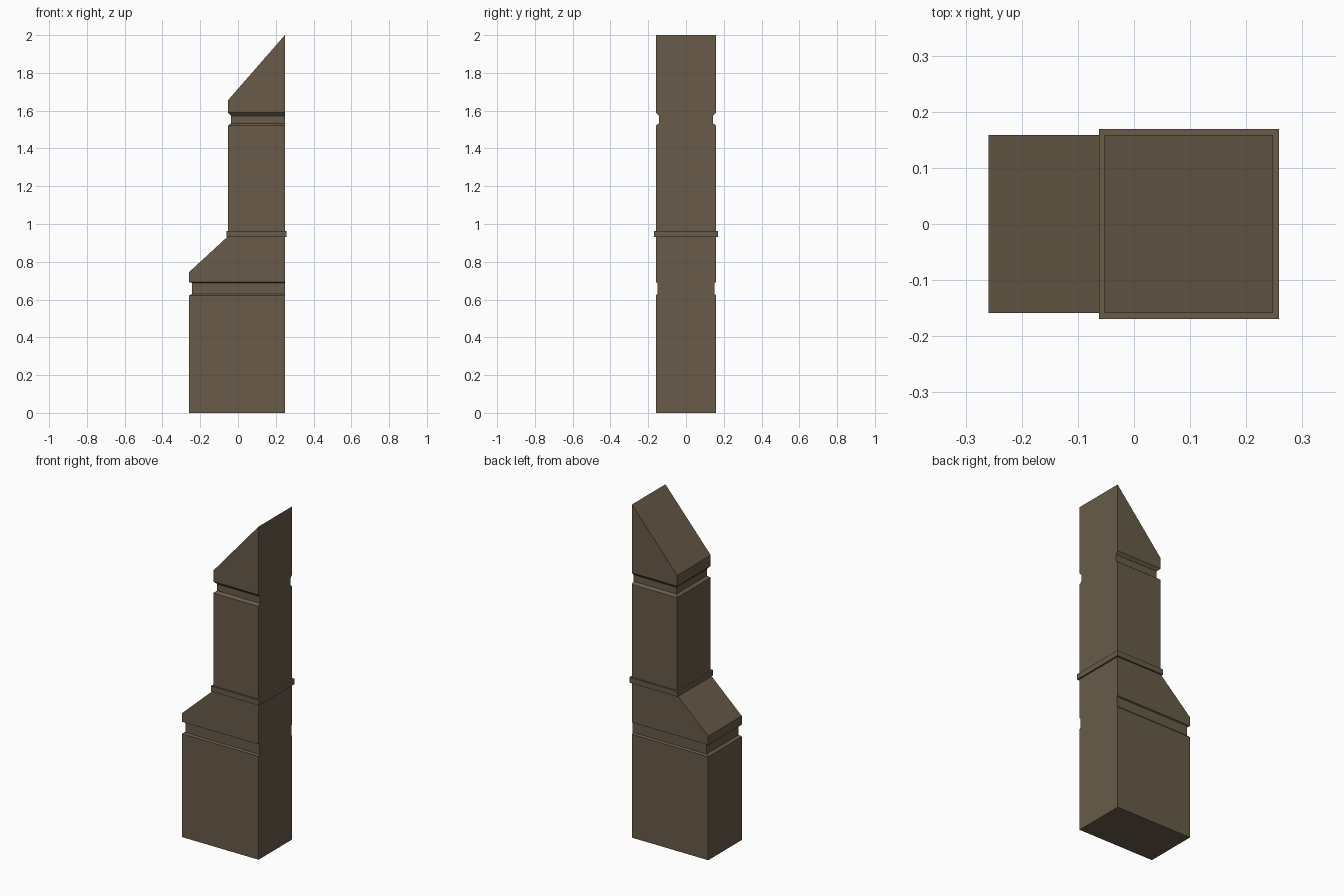
import bpy, bmesh

if "Cube" in bpy.data.objects:
    bpy.data.objects.remove(bpy.data.objects["Cube"])

stone = bpy.data.materials.new("brown stone")
stone.diffuse_color = (0.14, 0.105, 0.067, 1)
stone.use_nodes = True
stone.node_tree.nodes["Principled BSDF"].inputs["Base Color"].default_value = stone.diffuse_color

RIGHT = 0.248  # flat right-hand face shared by both tiers


def loft(name, rings):
    """Stack of rectangles: (z, left x, right x, half depth)."""
    bm = bmesh.new()
    loops = [[bm.verts.new(p) for p in
              ((l, -h, z), (r, -h, z), (r, h, z), (l, h, z))]
             for z, l, r, h in rings]
    bm.faces.new(loops[0][::-1])
    bm.faces.new(loops[-1])
    for a, b in zip(loops, loops[1:]):
        for i in range(4):
            j = (i + 1) % 4
            bm.faces.new((a[i], a[j], b[j], b[i]))
    bmesh.ops.remove_doubles(bm, verts=bm.verts, dist=1e-5)
    bmesh.ops.recalc_face_normals(bm, faces=bm.faces)
    mesh = bpy.data.meshes.new(name)
    bm.to_mesh(mesh)
    bm.free()
    mesh.materials.append(stone)
    ob = bpy.data.objects.new(name, mesh)
    bpy.context.collection.objects.link(ob)
    return ob


# wide base with groove and sloped shoulder
B, H = -0.259, 0.159
loft("base_tier", [
    (0.0, B, RIGHT, H), (0.621, B, RIGHT, H),
    (0.63, B + 0.016, RIGHT, H - 0.007), (0.688, B + 0.016, RIGHT, H - 0.007),
    (0.692, B, RIGHT, H), (0.745, B, RIGHT, H),
    (0.935, -0.053, RIGHT, H)])

# narrow shaft with groove and slanted wedge top
S = -0.053
loft("upper_shaft", [
    (0.935, S, RIGHT, H), (1.521, S, RIGHT, H),
    (1.533, S + 0.016, RIGHT, H - 0.015), (1.573, S + 0.016, RIGHT, H - 0.015),
    (1.59, S, RIGHT, H), (1.655, S, RIGHT, H),
    (2.0, RIGHT, RIGHT, H)])

# thin band between the tiers
loft("collar", [(0.932, -0.062, 0.258, 0.169), (0.964, -0.062, 0.258, 0.169)])
